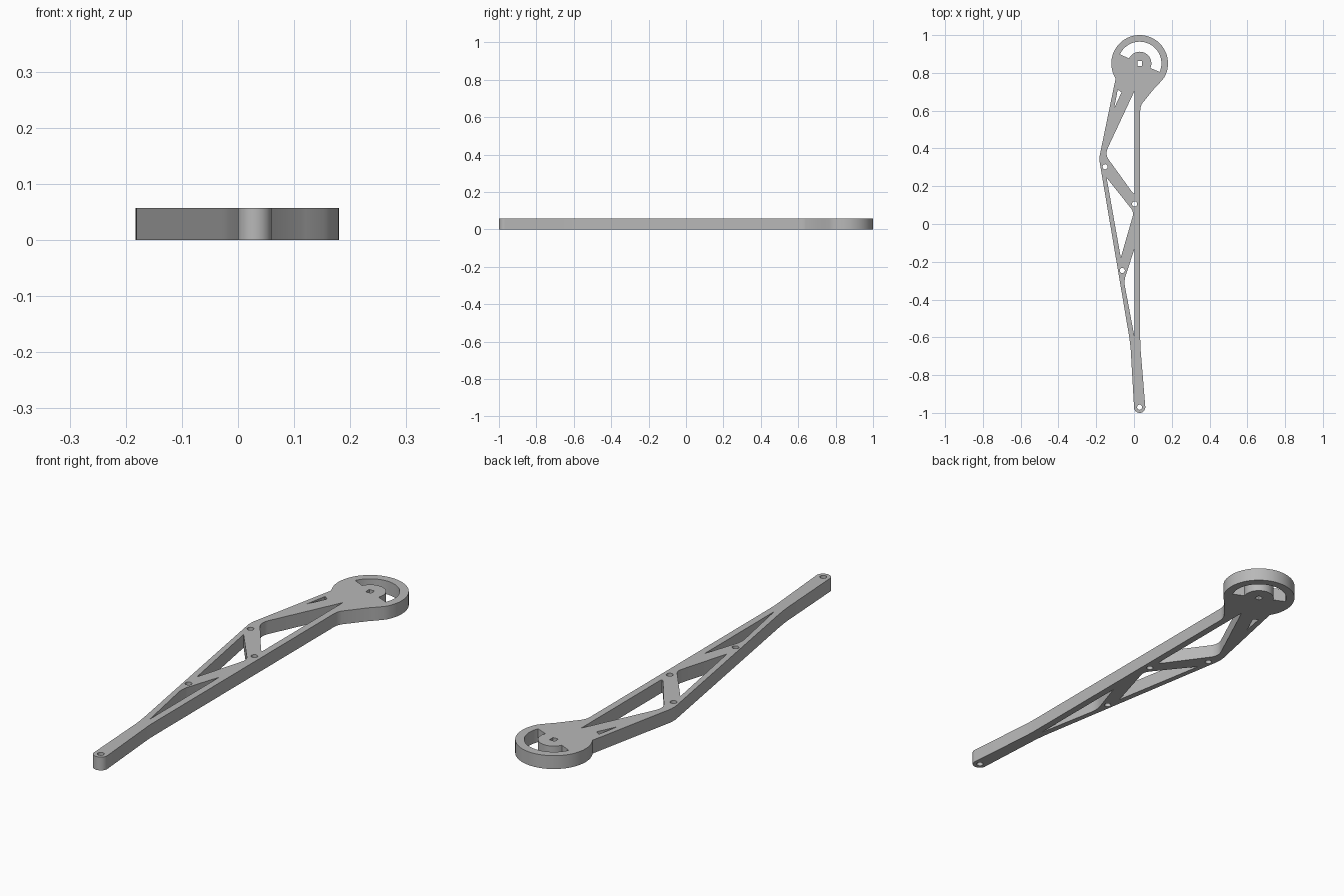
import bpy
from math import radians, cos, sin
from mathutils import Vector

if "Cube" in bpy.data.objects:
    bpy.data.objects.remove(bpy.data.objects["Cube"], do_unlink=True)

THICK = 0.057
HUB = (0.03, 0.85)
TIP = (0.03, -0.97)

grey = bpy.data.materials.new("plain grey")
grey.use_nodes = True
colour = (0.48, 0.48, 0.48, 1)
grey.diffuse_color = colour
grey.node_tree.nodes["Principled BSDF"].inputs["Base Color"].default_value = colour


def arc(centre, radius, start, end, steps=32):
    """Points along an arc, angles in degrees."""
    angles = [radians(start + (end - start) * i / steps) for i in range(steps + 1)]
    return [(centre[0] + radius * cos(a), centre[1] + radius * sin(a)) for a in angles]


def circle(centre, radius, steps=24):
    return arc(centre, radius, 0, 360, steps)[:-1]


def fillet(before, corner, after, steps=6):
    """Rounded corner between two points."""
    a, b, c = Vector(before), Vector(corner), Vector(after)
    ts = [i / steps for i in range(steps + 1)]
    return [tuple(a * (1 - t) ** 2 + b * 2 * t * (1 - t) + c * t * t) for t in ts]


# Outer edge: round head, bent left side, rounded tip, straight right side
outline = arc(HUB, 0.15, -27, 212, 72)
outline += fillet((-0.178, 0.38), (-0.187, 0.345), (-0.178, 0.305))
outline += fillet((-0.03, -0.57), (-0.021, -0.62), (-0.017, -0.67))
outline += arc(TIP, 0.03, 175, 365)
outline += fillet((0.037, -0.69), (0.033, -0.65), (0.033, -0.6))
outline += fillet((0.033, 0.6), (0.033, 0.62), (0.043, 0.638))
outline += fillet((0.112, 0.723), (0.14, 0.75), (0.158, 0.773))

# Curved window around the hub
head_window = arc(HUB, 0.115, -23, 155, 48) + arc(HUB, 0.062, 155, -23, 32)

# Openings between the braces
upper_window = [(0.003, 0.705)] + fillet((-0.14, 0.4), (-0.152, 0.37), (-0.137, 0.345))
upper_window += fillet((-0.012, 0.172), (0.003, 0.153), (0.003, 0.17))
middle_window = [(-0.145, 0.245)] + fillet((-0.02, 0.088), (0, 0.065), (-0.007, 0.04))
middle_window += [(-0.07, -0.178)]
lower_window = [(0.003, -0.13), (0.003, -0.6)]
lower_window += fillet((-0.048, -0.33), (-0.052, -0.305), (-0.046, -0.28))
head_slot = [(-0.086, 0.712), (-0.066, 0.697), (-0.105, 0.613)]

# Square shaft hole and round pin holes
s = 0.0125
shaft_hole = [(HUB[0] + x, HUB[1] + y) for x, y in ((-s, -s), (s, -s), (s, s), (-s, s))]
pin_holes = [circle(p, 0.0135) for p in ((-0.153, 0.303), (0.003, 0.106), (-0.062, -0.246), TIP)]

# Flat plate: filled outline with openings, given thickness
curve = bpy.data.curves.new("arm_profile", "CURVE")
curve.dimensions = "2D"
curve.fill_mode = "BOTH"
curve.extrude = THICK / 2
for loop in [outline, head_window, upper_window, middle_window, lower_window,
             head_slot, shaft_hole] + pin_holes:
    spline = curve.splines.new("POLY")
    spline.points.add(len(loop) - 1)
    for point, (x, y) in zip(spline.points, loop):
        point.co = (x, y, THICK / 2, 1)
    spline.use_cyclic_u = True

profile = bpy.data.objects.new("arm_profile", curve)
bpy.context.scene.collection.objects.link(profile)
bpy.context.view_layer.update()
graph = bpy.context.evaluated_depsgraph_get()
mesh = bpy.data.meshes.new_from_object(profile.evaluated_get(graph))
bpy.data.objects.remove(profile, do_unlink=True)

mesh.materials.clear()
mesh.materials.append(grey)
arm = bpy.data.objects.new("braced_arm", mesh)
bpy.context.scene.collection.objects.link(arm)

# Seat the plate on the ground, then smooth the curved walls
low = min(v.co.z for v in mesh.vertices)
for v in mesh.vertices:
    v.co.z -= low
bpy.ops.object.select_all(action="DESELECT")
arm.select_set(True)
bpy.context.view_layer.objects.active = arm
bpy.ops.object.shade_smooth_by_angle(angle=radians(30))
